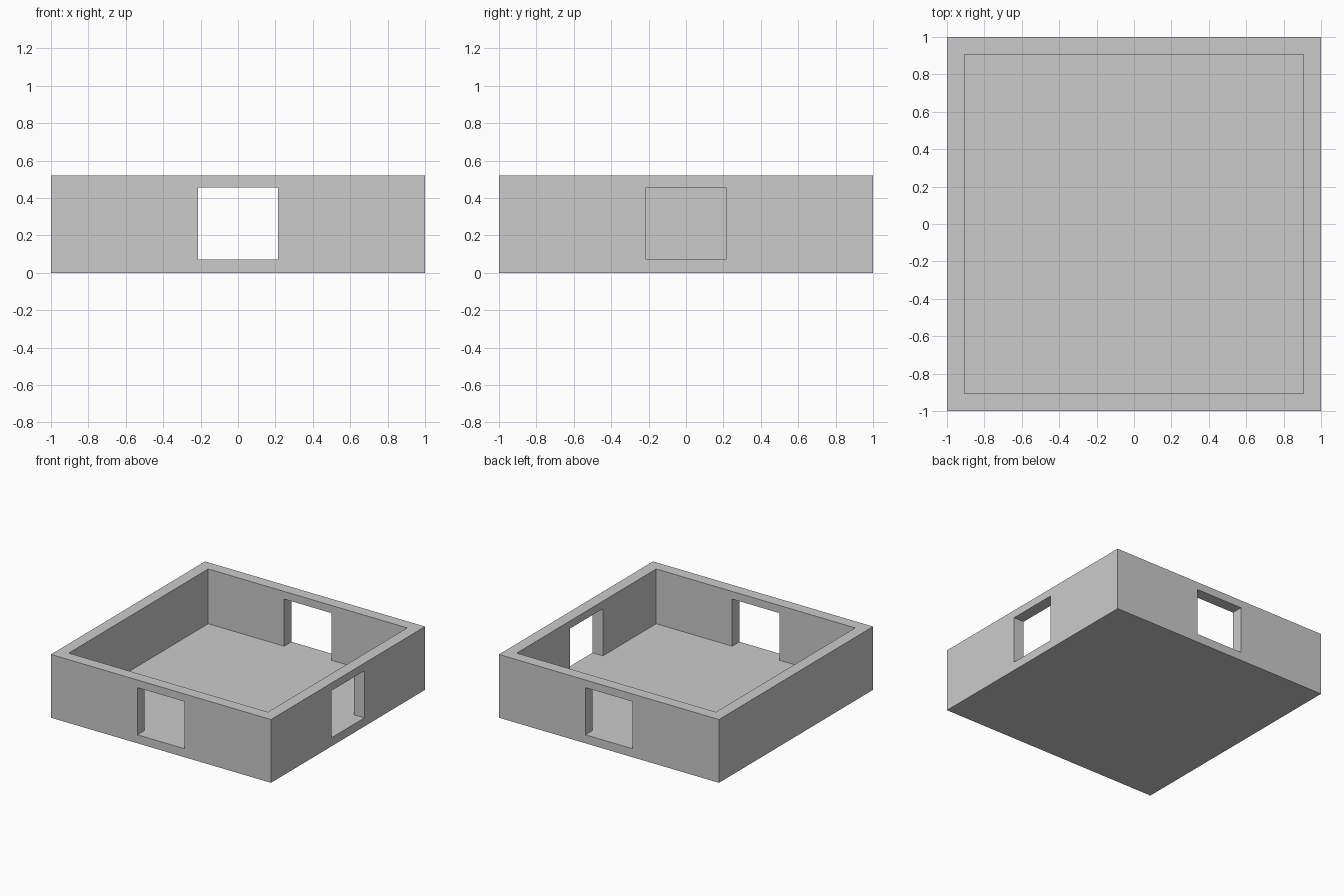
import bpy

if "Cube" in bpy.data.objects:
    bpy.data.objects.remove(bpy.data.objects["Cube"])

HEIGHT, FLOOR, LINTEL = 0.52, 0.07, 0.457
INNER, HALF_OPENING = 0.905, 0.214


def box(name, lo, hi):
    """Axis-aligned box between two corners, with its size baked into the mesh."""
    bpy.ops.mesh.primitive_cube_add(size=1)
    obj = bpy.context.object
    obj.name = name
    for v in obj.data.vertices:
        v.co = [(a + b) / 2 + c * (b - a) for a, b, c in zip(lo, hi, v.co)]
    return obj


def cut(target, cutter):
    """Subtract the cutter, apply the result and discard the cutter."""
    cutter.hide_render = True
    mod = target.modifiers.new(cutter.name, 'BOOLEAN')
    mod.operation = 'DIFFERENCE'
    mod.solver = 'EXACT'
    mod.object = cutter
    bpy.context.view_layer.objects.active = target
    bpy.ops.object.modifier_apply(modifier=mod.name)
    bpy.data.objects.remove(cutter)


# Solid block that becomes the room
room = box("room_shell", (-1, -1, 0), (1, 1, HEIGHT))

# Open-topped interior, leaving the walls and floor slab
cut(room, box("interior_cutter", (-INNER, -INNER, FLOOR), (INNER, INNER, HEIGHT + 0.2)))

# Openings level with the floor: front and back in one pass, then the right wall
cut(room, box("front_back_cutter", (-HALF_OPENING, -1.2, FLOOR), (HALF_OPENING, 1.2, LINTEL)))
cut(room, box("right_cutter", (0.5, -HALF_OPENING, FLOOR), (1.2, HALF_OPENING, LINTEL)))
